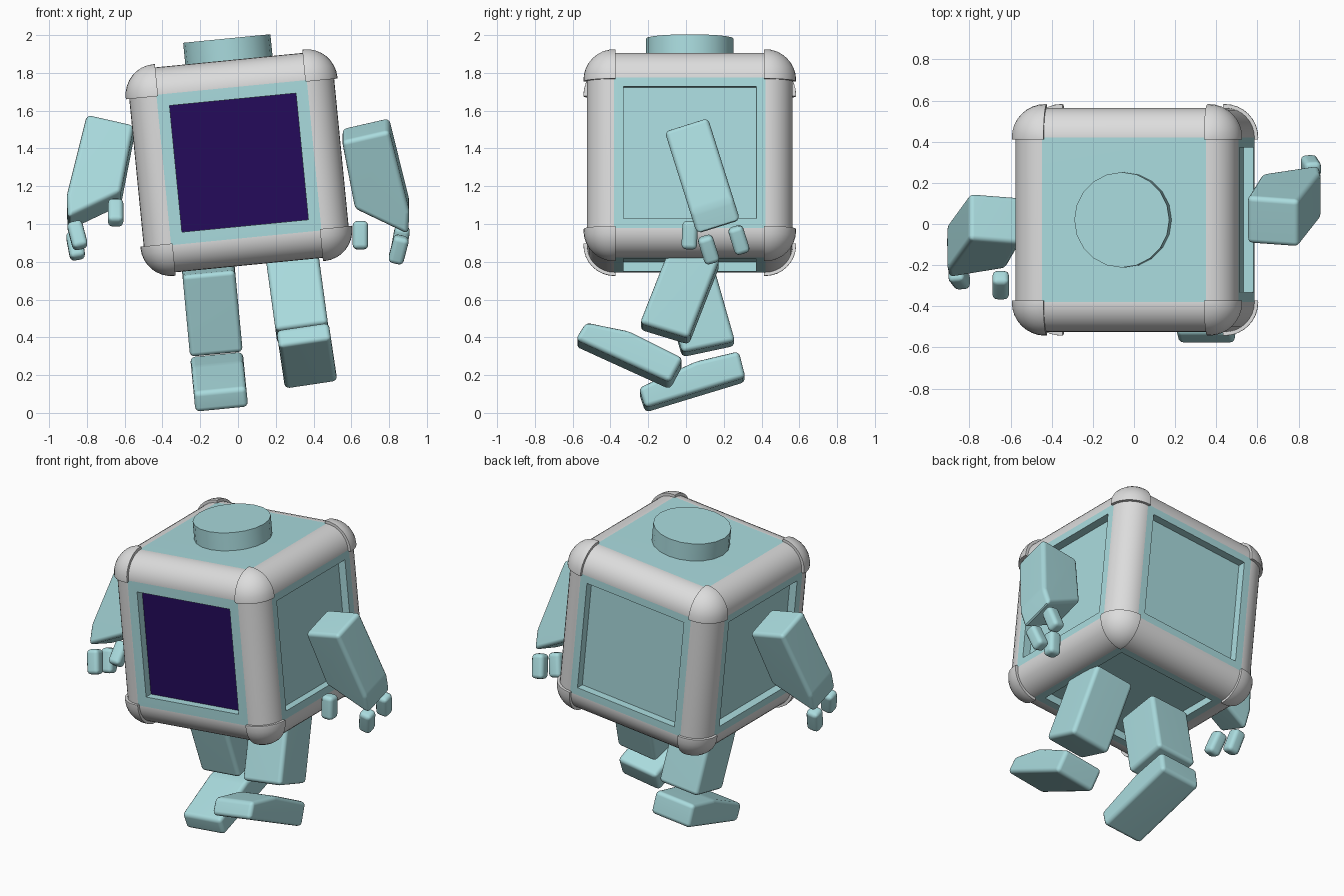
import bpy, bmesh, math
from mathutils import Matrix, Vector

if "Cube" in bpy.data.objects:
    bpy.data.objects.remove(bpy.data.objects["Cube"])


def material(name, rgb):
    m = bpy.data.materials.new(name)
    m.diffuse_color = (*rgb, 1)
    m.use_nodes = True
    m.node_tree.nodes["Principled BSDF"].inputs["Base Color"].default_value = m.diffuse_color
    return m


TEAL = material("pale_teal", (0.40, 0.71, 0.73))
GREY = material("light_grey", (0.72, 0.72, 0.72))
PURPLE = material("deep_purple", (0.018, 0.0033, 0.105))


def finish(bm, name, mats, matrix=Matrix()):
    """Turn a bmesh into a smooth object with crisp flat faces."""
    bmesh.ops.recalc_face_normals(bm, faces=bm.faces[:])
    mesh = bpy.data.meshes.new(name)
    bm.to_mesh(mesh)
    bm.free()
    ob = bpy.data.objects.new(name, mesh)
    for m in mats:
        mesh.materials.append(m)
    bpy.context.collection.objects.link(ob)
    ob.matrix_world = matrix
    bpy.ops.object.select_all(action='DESELECT')
    ob.select_set(True)
    bpy.context.view_layer.objects.active = ob
    bpy.ops.object.shade_smooth_by_angle(angle=math.radians(35))
    wn = ob.modifiers.new("flat_faces", 'WEIGHTED_NORMAL')
    wn.keep_sharp = True
    return ob


def round_edges(bm, radius, segments=3):
    bmesh.ops.bevel(bm, geom=bm.edges[:], offset=radius, segments=segments,
                    profile=0.5, affect='EDGES', clamp_overlap=True)


def slab(name, profile, axis, half, matrix, radius=0.025):
    """Extrude a 2D profile both ways along x (profile y,z) or y (profile x,z)."""
    bm = bmesh.new()

    def place(p, d):
        return (d, p[0], p[1]) if axis == 'X' else (p[0], d, p[1])
    ends = [[bm.verts.new(place(p, d)) for p in profile] for d in (-half, half)]
    bm.faces.new(ends[0])
    bm.faces.new(ends[1][::-1])
    n = len(profile)
    for i in range(n):
        j = (i + 1) % n
        bm.faces.new((ends[0][i], ends[1][i], ends[1][j], ends[0][j]))
    bmesh.ops.recalc_face_normals(bm, faces=bm.faces[:])
    round_edges(bm, radius)
    return finish(bm, name, [TEAL], matrix)


def rot(deg, axis):
    return Matrix.Rotation(math.radians(deg), 4, axis)


BODY = Matrix.Translation((0.005, 0.02, 1.325)) @ rot(-5.6, 'Y')

# Body: rounded cube, grey edges, recessed teal panels, purple screen in front
bm = bmesh.new()
bmesh.ops.create_cube(bm, size=1.09)
round_edges(bm, 0.145, 8)
bm.normal_update()
for f in bm.faces:
    f.material_index = 0 if f.calc_area() > 0.3 else 1
for f in [f for f in bm.faces if f.material_index == 0]:
    if f.normal.z > 0.9:
        continue
    front = f.normal.y < -0.9
    bmesh.ops.inset_region(bm, faces=[f], thickness=0.09 if front else 0.068)
    bmesh.ops.inset_region(bm, faces=[f], thickness=0.0005, depth=-0.05)
    if front:
        f.material_index = 2
finish(bm, "body", [TEAL, GREY, PURPLE], BODY)

# Corner caps: slightly proud sphere octants
for sx in (-1, 1):
    for sy in (-1, 1):
        for sz in (-1, 1):
            s = Vector((sx, sy, sz))
            bm = bmesh.new()
            bmesh.ops.create_uvsphere(bm, u_segments=32, v_segments=16, radius=0.163,
                                      matrix=Matrix.Translation(s * 0.40))
            for k in range(3):
                normal = Vector((0, 0, 0))
                normal[k] = s[k]
                cut = bmesh.ops.bisect_plane(
                    bm, geom=bm.verts[:] + bm.edges[:] + bm.faces[:], dist=1e-5,
                    plane_co=s * 0.392, plane_no=normal, clear_inner=True)
                rim = [e for e in cut['geom_cut'] if isinstance(e, bmesh.types.BMEdge)]
                bmesh.ops.edgeloop_fill(bm, edges=rim)
            finish(bm, "corner_cap", [GREY], BODY)

# Round knob on top
bm = bmesh.new()
bmesh.ops.create_cone(bm, cap_ends=True, segments=20, radius1=0.232, radius2=0.232,
                      depth=0.14, matrix=Matrix.Translation((0, 0, 0.59)))
finish(bm, "top_knob", [TEAL], BODY)

# Arms and fingers, swung in opposite directions
ARM = [(0.55, 0.225), (0.80, 0.285), (0.908, -0.17), (0.90, -0.295), (0.62, -0.155)]
FINGERS = [  # x, local y, local z, swing, inward curl
    (0.648, -0.159, -0.283, -20, 0),
    (0.85, -0.086, -0.385, 0, 14),
    (0.86, 0.082, -0.385, 0, 10),
]
for side, swing, cy, cz in ((1, 17.5, 0.086, 1.258), (-1, -19, -0.055, 1.276)):
    label = "right" if side > 0 else "left"
    frame = Matrix.Translation((0, cy, cz)) @ rot(swing, 'X')
    slab(label + "_arm", [(side * x, z) for x, z in ARM], 'Y', 0.12, frame)
    for x, y, z, lean, curl in FINGERS:
        bm = bmesh.new()
        bmesh.ops.create_cube(bm, size=1, matrix=Matrix.Diagonal((0.082, 0.082, 0.15, 1)))
        round_edges(bm, 0.025)
        finish(bm, label + "_finger", [TEAL],
               frame @ Matrix.Translation((side * x, y, z)) @ rot(lean, 'X') @ rot(side * curl, 'Y'))

# Legs in mid stride: side profiles (y, z) rolled to follow the body
LEGS = [
    ("right_thigh", 0.315, 0.62, 7.8,
     [(-0.245, 0.455), (0.015, 0.375), (0.18, 0.80), (-0.09, 0.85)]),
    ("right_foot", 0.365, 0.30, 8.5,
     [(-0.585, 0.37), (-0.085, 0.14), (-0.015, 0.27), (-0.30, 0.415), (-0.53, 0.462)]),
    ("left_thigh", -0.135, 0.53, 5.4,
     [(-0.02, 0.305), (0.26, 0.365), (0.14, 0.79), (-0.145, 0.74)]),
    ("left_foot", -0.10, 0.165, 5.6,
     [(-0.215, 0.013), (0.315, 0.175), (0.28, 0.315), (0.05, 0.26), (-0.25, 0.12)]),
]
for name, cx, cz, roll, profile in LEGS:
    slab(name, [(y, z - cz) for y, z in profile], 'X', 0.14,
         Matrix.Translation((cx, 0, cz)) @ rot(-roll, 'Y'))
